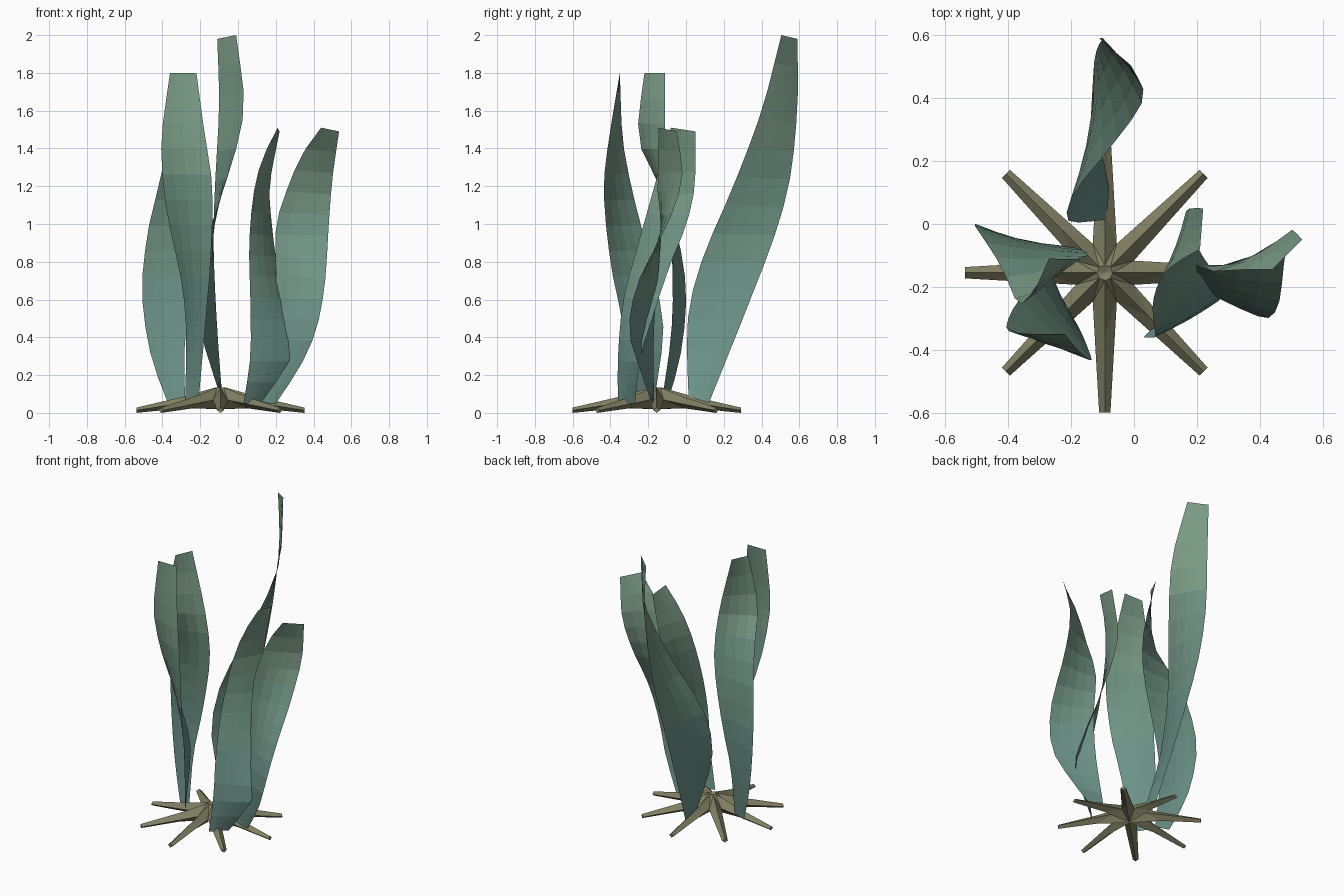
import bpy, bmesh, math
from mathutils import Vector

if "Cube" in bpy.data.objects:
    bpy.data.objects.remove(bpy.data.objects["Cube"])


def material(name, rgb):
    m = bpy.data.materials.new(name)
    m.diffuse_color = (*rgb, 1)
    m.use_nodes = True
    m.node_tree.nodes["Principled BSDF"].inputs["Base Color"].default_value = m.diffuse_color
    return m


LEAF = [material("leaf_low", (0.15, 0.29, 0.25)),
        material("leaf_mid", (0.16, 0.295, 0.23)),
        material("leaf_high", (0.19, 0.32, 0.23))]
ROOT = material("root_olive", (0.22, 0.215, 0.125))


def finish(bm, name, mats):
    me = bpy.data.meshes.new(name)
    bm.to_mesh(me)
    bm.free()
    for m in mats:
        me.materials.append(m)
    ob = bpy.data.objects.new(name, me)
    bpy.context.collection.objects.link(ob)
    return ob


def sample(keys, z):
    """Smooth (cubic Hermite) interpolation of rows (z, x, y) at height z."""
    n = len(keys)

    def slope(i):
        a, b = keys[max(i - 1, 0)], keys[min(i + 1, n - 1)]
        return [(b[k] - a[k]) / (b[0] - a[0]) for k in (1, 2)]
    i = max(j for j in range(n - 1) if keys[j][0] <= z + 1e-6)
    a, b = keys[i], keys[i + 1]
    h = b[0] - a[0]
    t = (z - a[0]) / h
    m0, m1 = slope(i), slope(i + 1)
    return [(2*t**3 - 3*t**2 + 1) * a[k + 1] + (t**3 - 2*t**2 + t) * h * m0[k]
            + (3*t**2 - 2*t**3) * b[k + 1] + (t**3 - t**2) * h * m1[k] for k in (0, 1)]


def blade(name, left, right, tops, rows=13, cols=4, bow=0.012):
    """Twisted leaf sheet lofted between two edge curves."""
    bm = bmesh.new()
    grid = []
    for r in range(rows + 1):
        t = r / rows
        pts = []
        for keys, top in ((left, tops[0]), (right, tops[1])):
            z0, z1 = keys[0][0], keys[-1][0]
            x, y = sample(keys, z0 + (z1 - z0) * t)
            pts.append(Vector((x, y, z0 + (top - z0) * t)))
        a, b = pts
        side = (b - a).cross(Vector((0, 0, 1))).normalized()
        grid.append([bm.verts.new(a.lerp(b, c / cols)
                     + side * bow * math.sin(math.pi * c / cols) * math.sin(math.pi * t))
                     for c in range(cols + 1)])
    for r in range(rows):
        for c in range(cols):
            f = bm.faces.new((grid[r][c], grid[r][c + 1], grid[r + 1][c + 1], grid[r + 1][c]))
            f.material_index = min(2, r * 3 // rows)
    return finish(bm, name, LEAF)


# Tall rear blade
blade("rear_blade",
      [(.05, -.08, .015), (.4, -.19, .005), (.6, -.215, .025), (.85, -.19, .1),
       (1.2, -.07, .25), (1.6, .03, .4), (2, -.01, .505)],
      [(.05, -.08, .12), (.3, -.10, .22), (.63, -.12, .35), (.95, -.13, .47),
       (1.25, -.12, .55), (1.65, -.1, .59), (2, -.11, .59)], (2.0, 1.98))

# Left pair of blades
blade("left_rear_blade",
      [(.05, -.37, -.1), (.3, -.46, -.03), (.65, -.508, 0), (1, -.47, -.06),
       (1.2, -.42, -.14), (1.45, -.37, -.25), (1.8, -.32, -.22)],
      [(.05, -.28, -.13), (.4, -.28, -.08), (.7, -.22, -.07), (1.1, -.15, -.09),
       (1.4, -.17, -.11), (1.8, -.27, -.11)], (1.8, 1.8))
blade("left_front_blade",
      [(.05, -.28, -.17), (.45, -.275, -.12), (.7, -.30, -.165), (1, -.365, -.24),
       (1.2, -.395, -.29), (1.45, -.405, -.335), (1.8, -.36, -.35)],
      [(.05, -.21, -.27), (.5, -.17, -.34), (.8, -.145, -.4), (1.2, -.137, -.435),
       (1.5, -.18, -.4), (1.8, -.22, -.35)], (1.8, 1.8))

# Right pair of blades
blade("right_front_blade",
      [(.05, .03, -.36), (.3, .065, -.36), (.6, .065, -.33), (.9, .06, -.25),
       (1.2, .09, -.165), (1.36, .14, -.12), (1.5, .21, -.08)],
      [(.05, .12, -.27), (.3, .28, -.24), (.5, .27, -.18), (.8, .205, -.08),
       (1, .18, 0), (1.2, .167, .045), (1.5, .22, .05)], (1.51, 1.49))
blade("right_outer_blade",
      [(.05, .1, -.17), (.43, .17, -.17), (.7, .2, -.15), (.97, .2, -.13),
       (1.15, .25, -.15), (1.36, .34, -.145), (1.5, .44, -.145)],
      [(.05, .2, -.18), (.25, .33, -.25), (.43, .41, -.3), (.65, .455, -.27),
       (.85, .472, -.18), (1, .48, -.1), (1.25, .5, -.02), (1.5, .535, -.05)], (1.51, 1.49))

# Star-shaped root with eight ridged arms
bm = bmesh.new()
C = Vector((-.093, -.155, 0))


def at(r, ang, z, side=0):
    u = Vector((math.cos(ang), math.sin(ang), 0))
    v = Vector((-u.y, u.x, 0))
    return bm.verts.new(C + u * r + v * side + Vector((0, 0, z)))


step = math.pi / 4
apex, under = at(0, 0, .125), at(0, 0, .02)
rim = [at(.025, i * step, .135) for i in range(8)]
valley = [at(.1, (i + .5) * step, .068) for i in range(8)]
for i in range(8):
    a = i * step
    vr, vl = valley[i - 1], valley[i]
    mid, tip = at(.2, a, .085), at(.445, a, .028)
    tr, tl = at(.445, a, .014, -.018), at(.445, a, .014, .018)
    keel, foot = at(.2, a, .025), at(.445, a, 0)
    for f in ((apex, rim[i], rim[(i + 1) % 8]),
              (rim[i], vl, rim[(i + 1) % 8]),
              (rim[i], mid, vl), (rim[i], vr, mid),
              (mid, tip, tl, vl), (mid, vr, tr, tip),
              (keel, vl, tl, foot), (keel, foot, tr, vr),
              (under, vl, keel), (under, keel, vr),
              (tip, tr, foot, tl)):
        bm.faces.new(f)
bmesh.ops.recalc_face_normals(bm, faces=bm.faces)
finish(bm, "star_root", [ROOT])
